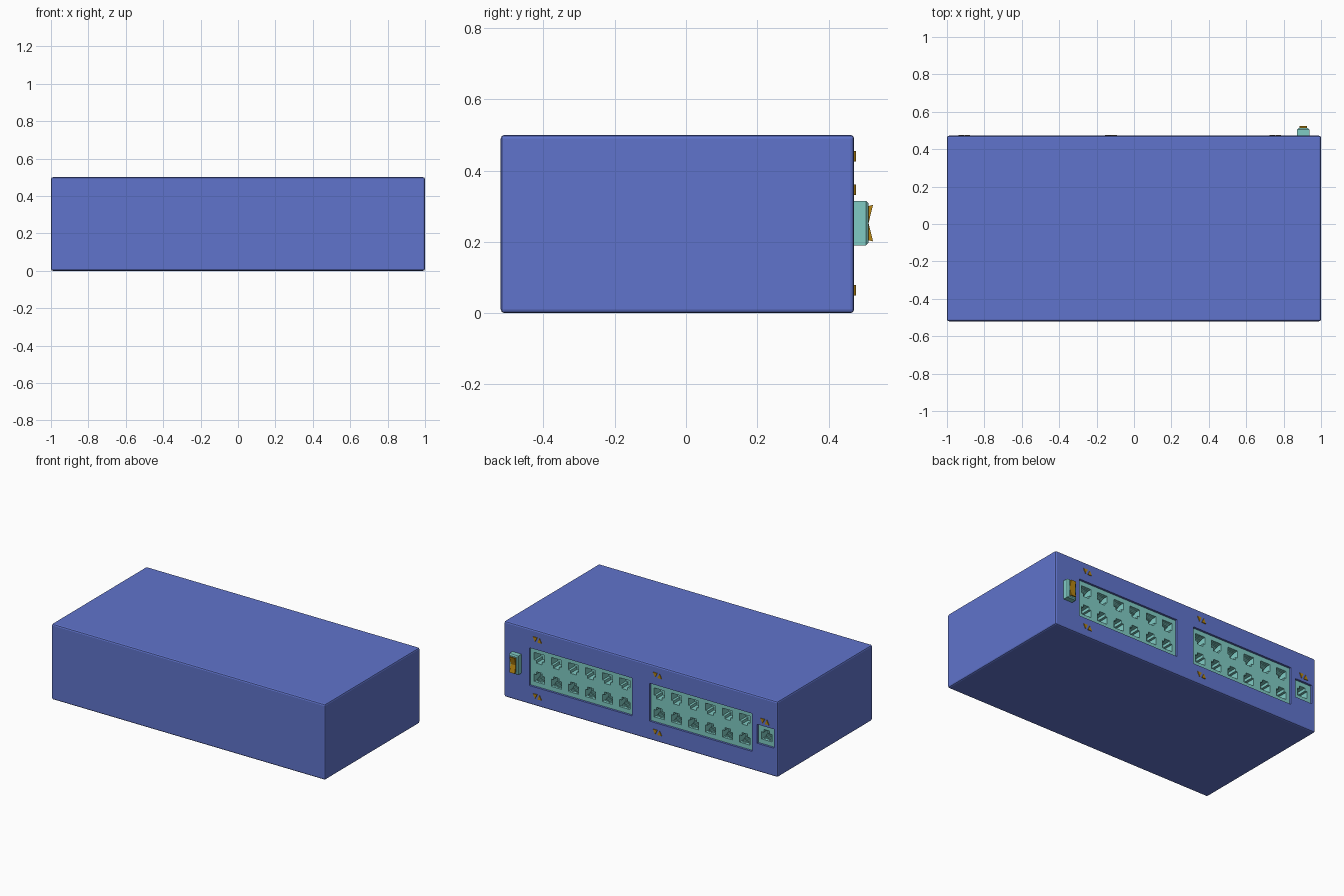
import bpy, bmesh
from mathutils import Vector

if "Cube" in bpy.data.objects:
    bpy.data.objects.remove(bpy.data.objects["Cube"])


def material(name, rgb):
    m = bpy.data.materials.new(name)
    m.diffuse_color = (*rgb, 1)
    m.use_nodes = True
    m.node_tree.nodes["Principled BSDF"].inputs["Base Color"].default_value = m.diffuse_color
    return m


BLUE = material("blue", (0.117, 0.174, 0.604))
TEAL = material("teal", (0.216, 0.597, 0.552))
GOLD = material("gold", (0.479, 0.238, 0.006))
BACK = 0.472      # y of the back panel
CELL = 0.125      # size of one port module


def prism(bm, outline, to3d, a, b):
    """Extrude a 2D outline between depths a and b."""
    lo = [bm.verts.new(to3d(u, v, a)) for u, v in outline]
    hi = [bm.verts.new(to3d(u, v, b)) for u, v in outline]
    bm.faces.new(lo)
    bm.faces.new(hi[::-1])
    n = len(lo)
    for i in range(n):
        j = (i + 1) % n
        bm.faces.new((lo[j], lo[i], hi[i], hi[j]))


def xz(u, v, d):
    return Vector((u, d, v))


def yz(u, v, d):
    return Vector((d, u, v))


def box(bm, x0, x1, y0, y1, z0, z1):
    prism(bm, [(x0, z0), (x1, z0), (x1, z1), (x0, z1)], xz, y0, y1)


def finish(bm, name, mat):
    bmesh.ops.recalc_face_normals(bm, faces=bm.faces)
    me = bpy.data.meshes.new(name)
    bm.to_mesh(me)
    bm.free()
    me.materials.append(mat)
    ob = bpy.data.objects.new(name, me)
    bpy.context.collection.objects.link(ob)
    return ob


def cut(ob, cutter):
    mod = ob.modifiers.new("cut", 'BOOLEAN')
    mod.operation = 'DIFFERENCE'
    mod.solver = 'EXACT'
    mod.object = cutter
    bpy.context.view_layer.objects.active = ob
    bpy.ops.object.modifier_apply(modifier=mod.name)
    bpy.data.objects.remove(cutter)


# Port banks: name, left x, bottom z, columns, rows
BANKS = [("port_bank_a", 0.065, 0.123, 6, 2),
         ("port_bank_b", -0.813, 0.123, 6, 2),
         ("uplink_port", -0.974, 0.187, 1, 1)]

# Case with slightly bevelled edges and recesses for the port banks
bm = bmesh.new()
box(bm, -1, 1, -0.52, BACK, 0, 0.5)
bmesh.ops.bevel(bm, geom=bm.edges[:], offset=0.01, segments=2, affect='EDGES', profile=0.5)
case = finish(bm, "case", BLUE)
bm = bmesh.new()
for _, x, z, cols, rows in BANKS:
    box(bm, x, x + cols * CELL, BACK - 0.1, BACK + 0.05, z, z + rows * CELL)
cut(case, finish(bm, "recess_cutter", BLUE))

# Port banks with stepped sockets and contact strips
SOCKET = [(-0.037, -0.033), (0.037, -0.033), (0.037, 0.015), (0.021, 0.015),
          (0.021, 0.034), (-0.021, 0.034), (-0.021, 0.015), (-0.037, 0.015)]
FACE = BACK - 0.014
for name, x, z, cols, rows in BANKS:
    bm, holes, pins = bmesh.new(), bmesh.new(), bmesh.new()
    box(bm, x, x + cols * CELL, BACK - 0.1, FACE, z, z + rows * CELL)
    for r in range(rows):
        flip = -1 if r == 1 else 1      # upper row is mirrored
        for c in range(cols):
            cx, cz = x + (c + 0.5) * CELL, z + (r + 0.5) * CELL
            prism(holes, [(cx + u, cz + flip * v) for u, v in SOCKET], xz,
                  FACE - 0.065, FACE + 0.02)
            for k in range(8):
                px = cx + (k - 3.5) * 0.008
                strip = [(FACE - 0.008, cz - flip * 0.033),
                         (FACE - 0.065, cz - flip * 0.033),
                         (FACE - 0.065, cz - flip * 0.010)]
                prism(pins, strip, yz, px - 0.002, px + 0.002)
    bmesh.ops.recalc_face_normals(holes, faces=holes.faces)
    cut(finish(bm, name, TEAL), finish(holes, "socket_cutter", TEAL))
    finish(pins, name + "_contacts", TEAL)

# Arrow indicators: a pair of opposed triangles each
bm = bmesh.new()
for x, z in [(0.755, 0.44), (0.755, 0.064), (-0.123, 0.44), (-0.123, 0.064), (-0.908, 0.346)]:
    for s in (-1, 1):
        cx = x + s * 0.016
        prism(bm, [(cx - 0.015, z + s * 0.015), (cx + 0.015, z + s * 0.015),
                   (cx, z - s * 0.015)], xz, BACK - 0.003, BACK + 0.005)
finish(bm, "arrow_indicators", GOLD)

# Power switch housing with chamfered rim
bm = bmesh.new()
box(bm, 0.872, 0.938, BACK - 0.005, 0.512, 0.19, 0.315)
rim = [e for e in bm.edges if all(v.co.y > 0.5 for v in e.verts)]
bmesh.ops.bevel(bm, geom=rim, offset=0.007, segments=1, affect='EDGES', profile=0.5)
finish(bm, "switch_housing", TEAL)

# Rocker with a V-shaped face
bm = bmesh.new()
prism(bm, [(0.50, 0.208), (0.525, 0.201), (0.5125, 0.2525), (0.525, 0.304), (0.50, 0.297)],
      yz, 0.886, 0.924)
finish(bm, "switch_rocker", GOLD)
